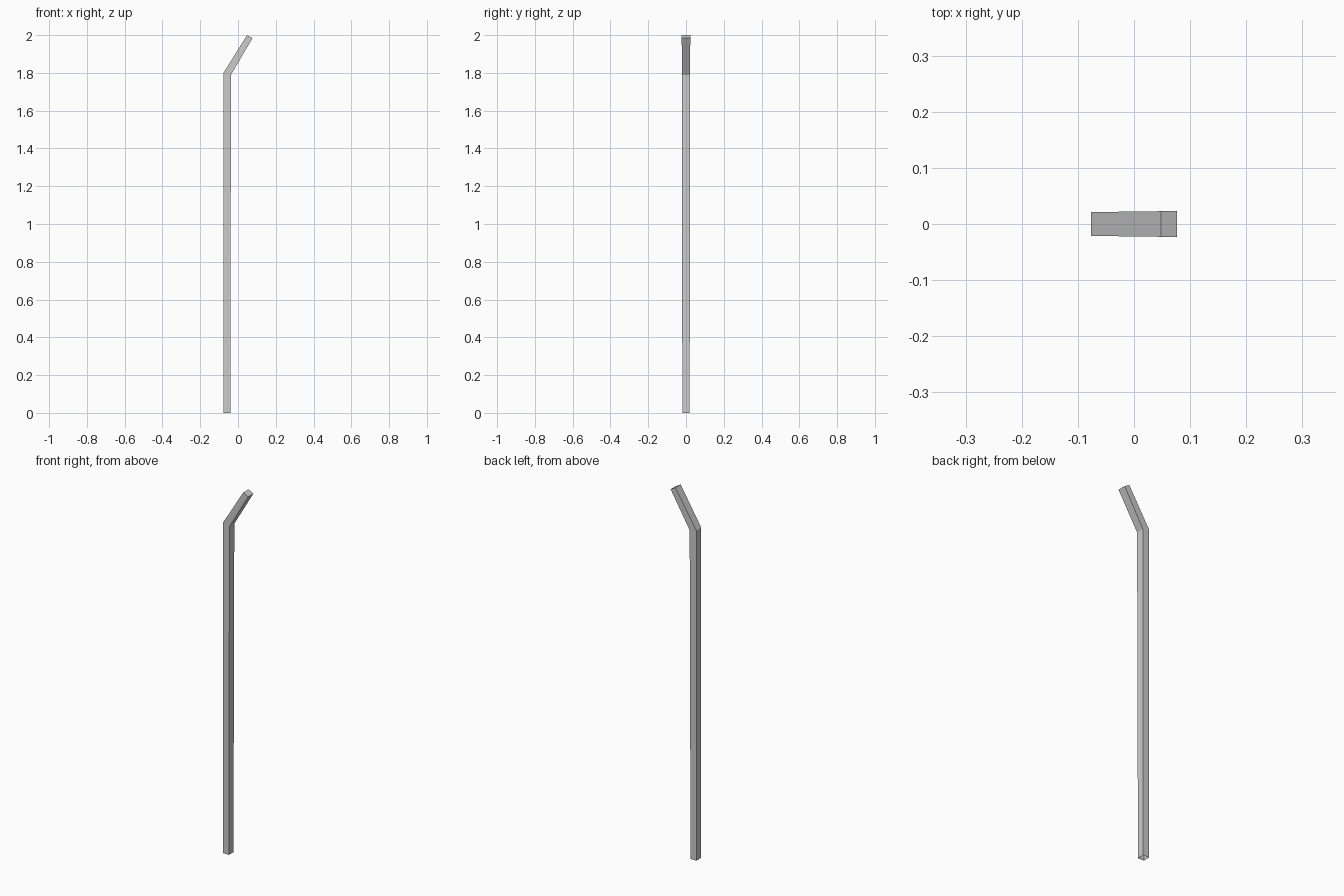
import bpy, bmesh

if "Cube" in bpy.data.objects:
    bpy.data.objects.remove(bpy.data.objects["Cube"])

# Side profile stations: (outer x, z), (inner x, z), half depth in y
stations = [
    ((-0.077, 0.0), (-0.041, 0.0), 0.0195),      # foot
    ((-0.077, 1.80), (-0.037, 1.79), 0.0212),    # mitred bend
    ((0.048, 2.0), (0.077, 1.984), 0.0228),      # tip
]

# Bent square fence post, open at the foot and capped at the tip
bm = bmesh.new()
rings = []
for (ox, oz), (ix, iz), h in stations:
    rings.append([bm.verts.new(p) for p in
                  ((ox, -h, oz), (ix, -h, iz), (ix, h, iz), (ox, h, oz))])
for a, b in zip(rings, rings[1:]):
    for i in range(4):
        j = (i + 1) % 4
        bm.faces.new((a[i], a[j], b[j], b[i]))
bm.faces.new(rings[-1])

mesh = bpy.data.meshes.new("bent_post")
bm.to_mesh(mesh)
bm.free()
bpy.context.collection.objects.link(bpy.data.objects.new("bent_post", mesh))
